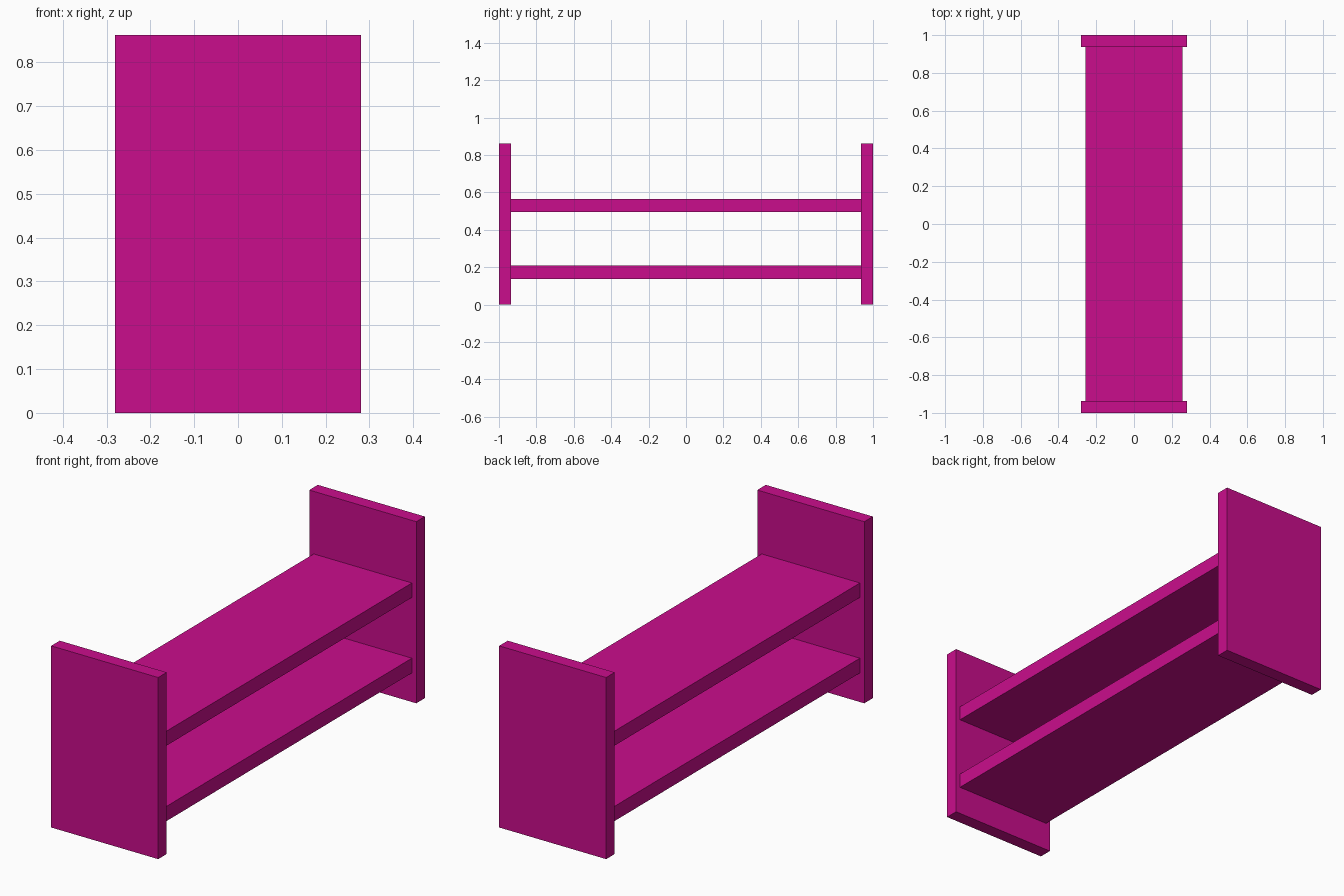
import bpy

if "Cube" in bpy.data.objects:
    bpy.data.objects.remove(bpy.data.objects["Cube"])

magenta = bpy.data.materials.new("magenta_paint")
magenta.diffuse_color = (0.59, 0.004, 0.262, 1)
magenta.use_nodes = True
magenta.node_tree.nodes["Principled BSDF"].inputs["Base Color"].default_value = magenta.diffuse_color

HALF_LENGTH, PANEL_T, HEIGHT = 1.0, 0.064, 0.862
INNER = HALF_LENGTH - PANEL_T


def box(name, lo, hi):
    """Axis-aligned box between two corners."""
    centre = [(a + b) / 2 for a, b in zip(lo, hi)]
    bpy.ops.mesh.primitive_cube_add(size=1, location=centre)
    ob = bpy.context.object
    ob.name = name
    ob.scale = [b - a for a, b in zip(lo, hi)]
    bpy.ops.object.transform_apply(location=False, rotation=False, scale=True)
    ob.data.materials.append(magenta)
    return ob


# Upright end panels
box("front_end_panel", (-0.281, -HALF_LENGTH, 0), (0.281, -INNER, HEIGHT))
box("back_end_panel", (-0.281, INNER, 0), (0.281, HALF_LENGTH, HEIGHT))

# Shelves spanning between the panels
for name, bottom, top in (("lower_shelf", 0.138, 0.208), ("upper_shelf", 0.496, 0.565)):
    box(name, (-0.258, -INNER, bottom), (0.258, INNER, top))
